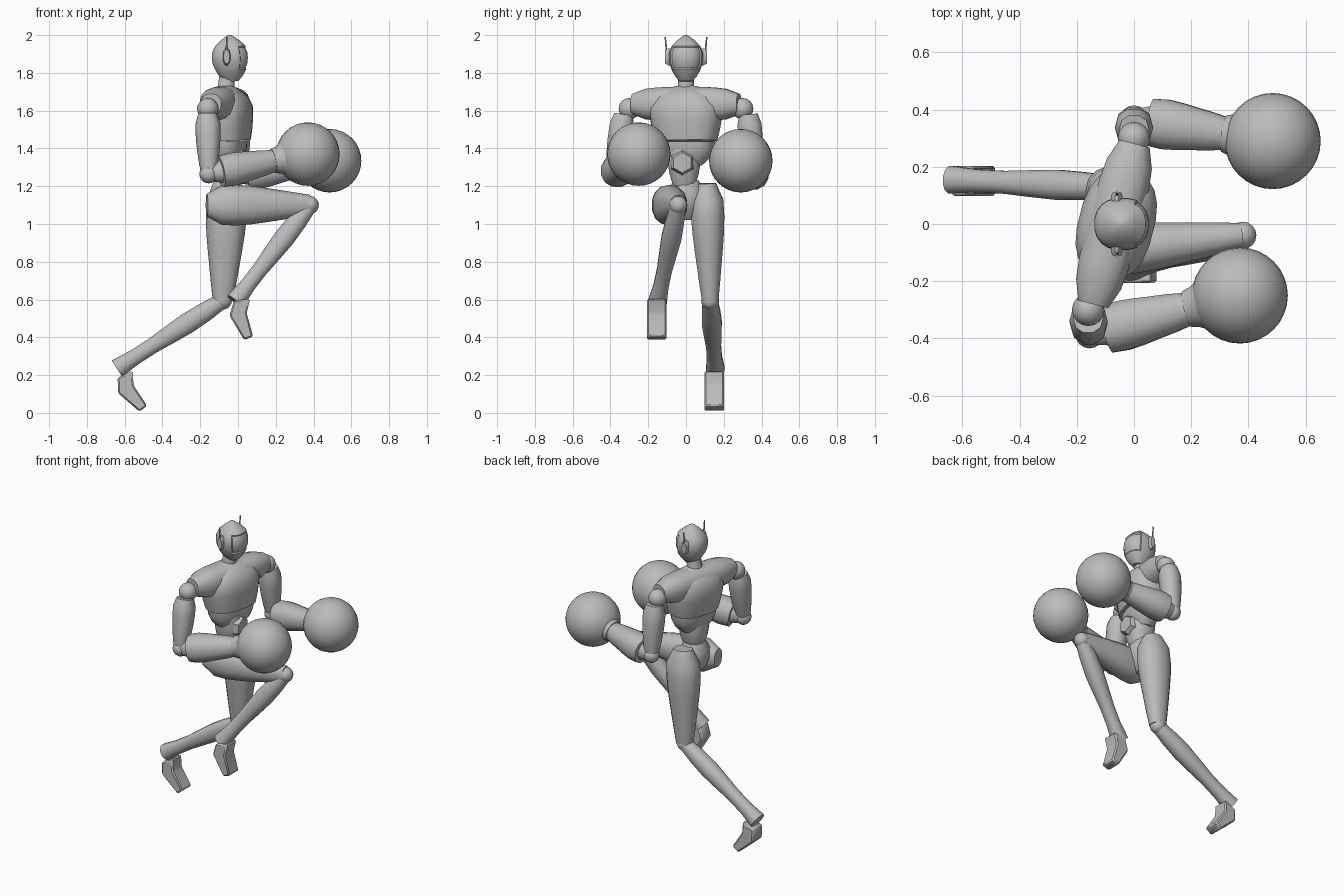
import bpy, bmesh, math
from mathutils import Vector

cube = bpy.data.objects.get("Cube")
if cube:
    bpy.data.objects.remove(cube, do_unlink=True)

shade = (0.5, 0.5, 0.5, 1)
grey = bpy.data.materials.new("matte_grey")
grey.use_nodes = True
grey.diffuse_color = shade
grey.node_tree.nodes["Principled BSDF"].inputs["Base Color"].default_value = shade

SHOULDER_AXIS = Vector((0.25, 0.97, 0)).normalized()
ACROSS = Vector((0, 1, 0))
UP = Vector((0, 0, 1))


def finish(name, bm, angle=40):
    """Turn the bmesh into a grey object with smooth faces and sharp edges."""
    bmesh.ops.recalc_face_normals(bm, faces=bm.faces)
    mesh = bpy.data.meshes.new(name)
    bm.to_mesh(mesh)
    bm.free()
    mesh.materials.append(grey)
    part = bpy.data.objects.new(name, mesh)
    bpy.context.collection.objects.link(part)
    bpy.ops.object.select_all(action='DESELECT')
    bpy.context.view_layer.objects.active = part
    part.select_set(True)
    bpy.ops.object.shade_smooth_by_angle(angle=math.radians(angle))


def tube_mesh(start, end, widths, depth=1, hint=ACROSS, sides=12, power=0.9):
    """Closed tube with evenly spaced rounded sections of the given half widths."""
    bm = bmesh.new()
    start, end = Vector(start), Vector(end)
    along = (end - start).normalized()
    side = (hint - along * along.dot(hint)).normalized()
    front = along.cross(side)
    loops = []
    for i, width in enumerate(widths):
        centre = start.lerp(end, i / (len(widths) - 1))
        loop = []
        for k in range(sides):
            turn = math.tau * (k + 0.5) / sides
            c, s = math.cos(turn), math.sin(turn)
            c = math.copysign(abs(c) ** power, c) * width
            s = math.copysign(abs(s) ** power, s) * width * depth
            loop.append(bm.verts.new(centre + side * c + front * s))
        loops.append(loop)
    for low, high in zip(loops, loops[1:]):
        for k in range(sides):
            n = (k + 1) % sides
            bm.faces.new((low[k], low[n], high[n], high[k]))
    bm.faces.new(reversed(loops[0]))
    bm.faces.new(loops[-1])
    bmesh.ops.recalc_face_normals(bm, faces=bm.faces)
    return bm


def tube(name, *args, **options):
    finish(name, tube_mesh(*args, **options))


def ball(name, centre, radius, segments=16):
    bm = bmesh.new()
    bmesh.ops.create_uvsphere(bm, u_segments=segments, v_segments=segments // 2, radius=radius)
    bmesh.ops.translate(bm, verts=bm.verts, vec=centre)
    finish(name, bm, angle=60)


# Head with a recessed visor
head = tube_mesh((-.035, 0, 1.755), (-.045, 0, 2),
                 [.035, .06, .076, .088, .092, .09, .078, .05, .01],
                 depth=1.08, sides=20, power=0.85)
visor = [f for f in head.faces
         if f.normal.x > 0.45 and 1.83 < f.calc_center_median().z < 1.94]
bmesh.ops.inset_region(head, faces=visor, thickness=0.006, depth=-0.006)
finish("head", head)
tube("neck", (-.07, 0, 1.66), (-.055, 0, 1.8), [.06, .045, .042])

# Ear pods and antennae
for sign, label in ((1, "left"), (-1, "right")):
    ear = Vector((-.06, sign * .08, 1.885))
    outer = ear + ACROSS * sign * .03
    tube(label + "_ear", ear, outer, [.046, .046, .036], depth=0.45, hint=UP)
    tube(label + "_antenna", outer - ACROSS * sign * .01, outer + UP * .105,
         [.006, .004], sides=6)

# Torso
tube("chest", (-.053, 0, 1.44), (-.068, 0, 1.73), [.165, .18, .19, .195, .16, .06],
     depth=0.68, hint=SHOULDER_AXIS, sides=20, power=0.8)
yoke_middle = Vector((-.07, 0, 1.635))
yoke_reach = SHOULDER_AXIS * .29
half_yoke = [.055, .082, .09, .092]
tube("shoulder_yoke", yoke_middle - yoke_reach, yoke_middle + yoke_reach,
     half_yoke + [.095] + half_yoke[::-1], hint=UP, sides=16, power=0.85)
tube("lower_ribs", (-.055, 0, 1.31), (-.055, 0, 1.438), [.085, .13, .15, .155],
     depth=0.62, hint=SHOULDER_AXIS, sides=16, power=0.8)
tube("abdomen", (-.055, -.01, 1.2), (-.05, -.01, 1.4), [.06, .08, .09, .085], power=0.8)
tube("belly_plate", (.02, -.02, 1.325), (.052, -.02, 1.325), [.068, .064, .054],
     sides=6, power=1)
tube("pelvis", (-.065, 0, 1.02), (-.065, 0, 1.23), [.035, .08, .1, .095, .07], depth=0.9)


# Arms: each forearm points from its elbow to the centre of its glove
def arm(label, shoulder, elbow, glove):
    shoulder, elbow, glove = Vector(shoulder), Vector(elbow), Vector(glove)
    outward = ACROSS * math.copysign(.03, shoulder.y)
    ball(label + "_shoulder", shoulder, .057)
    tube(label + "_upper_arm", shoulder + outward - UP * .03, elbow,
         [.052, .067, .066, .063, .057, .05, .04], sides=10)
    ball(label + "_elbow", elbow, .05)
    sleeve = elbow.lerp(glove, 0.12)
    wrist = elbow.lerp(glove, 0.65)
    tube(label + "_elbow_link", elbow, sleeve, [.04, .06], sides=10)
    tube(label + "_forearm", sleeve, wrist, [.085, .09, .085, .077, .07, .06])
    tube(label + "_glove_cuff", wrist, wrist.lerp(glove, 0.6), [.065, .073, .09, .115, .135],
         sides=20, power=1)
    ball(label + "_glove", glove, .168, segments=32)


arm("right", (-.16, -.3, 1.61), (-.155, -.385, 1.265), (.37, -.25, 1.37))
arm("left", (0, .3, 1.61), (0, .365, 1.255), (.485, .29, 1.335))


# Legs: hip, knee and ankle points, then the heel and the pitch of the sole
def leg(label, hip, knee, ankle, heel, pitch):
    tube(label + "_thigh", hip, knee, [.05, .087, .09, .085, .076, .066, .056, .045],
         depth=1.2, sides=14)
    ball(label + "_knee", knee, .048)
    tube(label + "_shin", knee, ankle, [.04, .05, .054, .048, .041, .041, .05], depth=1.05)

    # Foot: side outline measured along and above the sole, given a width
    heel = Vector(heel)
    forward = Vector((math.cos(pitch), 0, -math.sin(pitch)))
    above = Vector((math.sin(pitch), 0, math.cos(pitch)))
    outline = [(0, 0), (.15, 0), (.16, .05), (.035, .085), (-.02, .14), (-.055, .06)]
    bm = bmesh.new()
    sole = bm.faces.new([bm.verts.new(heel + forward * a + above * b - ACROSS * .052)
                         for a, b in outline])
    grown = bmesh.ops.extrude_face_region(bm, geom=[sole])["geom"]
    far_side = [g for g in grown if isinstance(g, bmesh.types.BMVert)]
    bmesh.ops.translate(bm, verts=far_side, vec=ACROSS * .104)
    bmesh.ops.recalc_face_normals(bm, faces=bm.faces)
    bmesh.ops.bevel(bm, geom=bm.edges[:], offset=0.008, segments=1, affect='EDGES')
    finish(label + "_foot", bm)


leg("right", (-.165, -.105, 1.1), (.38, -.04, 1.1), (-.015, -.15, .59),
    (-.045, -.155, .515), math.radians(59))
leg("left", (-.055, .11, 1.215), (-.08, .128, .595), (-.64, .155, .235),
    (-.635, .15, .105), math.radians(41))
